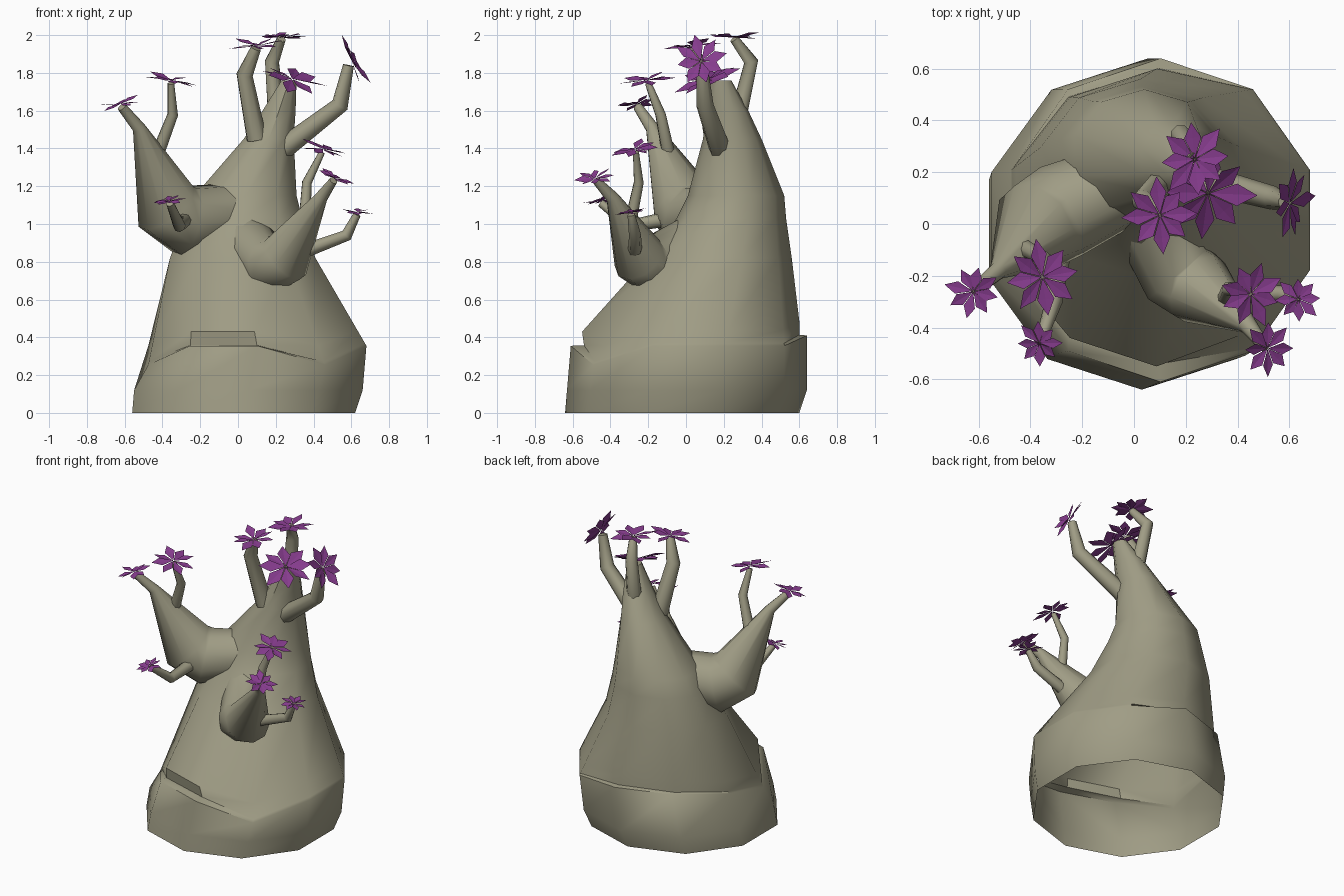
import bpy, bmesh, math, random
from mathutils import Vector

if "Cube" in bpy.data.objects:
    bpy.data.objects.remove(bpy.data.objects["Cube"])

random.seed(4)


def material(name, col):
    m = bpy.data.materials.new(name)
    m.diffuse_color = (*col, 1)
    m.use_nodes = True
    m.node_tree.nodes["Principled BSDF"].inputs["Base Color"].default_value = m.diffuse_color
    return m


BARK = material("bark", (0.35, 0.335, 0.235))
PETAL = material("petal", (0.24, 0.045, 0.27))


def make(name, bm, mat, angle=None):
    me = bpy.data.meshes.new(name)
    bm.to_mesh(me)
    bm.free()
    ob = bpy.data.objects.new(name, me)
    bpy.context.collection.objects.link(ob)
    me.materials.append(mat)
    if angle:
        bpy.ops.object.select_all(action='DESELECT')
        ob.select_set(True)
        bpy.context.view_layer.objects.active = ob
        bpy.ops.object.shade_smooth_by_angle(angle=math.radians(angle))
    return ob


def skin(bm, rings):
    for a, b in zip(rings, rings[1:]):
        n = len(a)
        for i in range(n):
            j = (i + 1) % n
            bm.faces.new((a[i], a[j], b[j], b[i]))


def tube(name, pts, radii, sides=8):
    """Tapered bent tube, open at the buried end, capped at the tip."""
    p = [Vector(q) for q in pts]
    bm = bmesh.new()
    rings, side = [], None
    for i, c in enumerate(p):
        d0 = (c - p[i - 1]).normalized() if i else Vector()
        d1 = (p[i + 1] - c).normalized() if i < len(p) - 1 else Vector()
        t = (d0 + d1).normalized()
        ref = side if side else Vector((0.3, 1, 0.2))
        side = (ref - t * ref.dot(t)).normalized()
        up = t.cross(side)
        rings.append([bm.verts.new(c + radii[i] * (side * math.cos(a) + up * math.sin(a)))
                      for a in (2 * math.pi * k / sides for k in range(sides))])
    skin(bm, rings)
    bm.faces.new(rings[-1])
    return make(name, bm, BARK, 62)


def flower(name, pos, normal, r, petals=8, spin=0.0):
    """Rosette of separate pointed petals, each pitched a little differently."""
    rot = Vector(normal).to_track_quat('Z', 'Y')
    bm = bmesh.new()
    for k in range(petals):
        a = spin + 2 * math.pi * k / petals
        length = r * random.uniform(0.88, 1.1)
        pitch, roll = random.uniform(-.12, .22), random.uniform(-.3, .3)

        def v(d, off, z):
            q = Vector((d * math.cos(a) - off * math.sin(a),
                        d * math.sin(a) + off * math.cos(a), z + d * pitch + off * roll))
            return bm.verts.new(Vector(pos) + rot @ q)
        base, mid, tip = v(0.02 * r, 0, 0.02 * r), v(0.58 * length, 0, 0), v(length, 0, 0)
        for s in (-1, 1):
            edge = v(0.58 * length, s * 0.23 * r, 0.03 * r)
            bm.faces.new((base, edge, mid) if s < 0 else (base, mid, edge))
            bm.faces.new((mid, edge, tip) if s < 0 else (mid, tip, edge))
    return make(name, bm, PETAL)


# Trunk: ten-sided rings (z, x min, x max, y min, y max)
TRUNK = [(0, -.56, .62, -.64, .60), (.12, -.55, .66, -.63, .64), (.355, -.475, .68, -.61, .64),
         (.358, -.47, .67, -.54, .60), (.43, -.455, .63, -.55, .60), (.82, -.36, .41, -.2, .56),
         (1.03, -.28, .34, -.05, .53), (1.15, -.23, .31, .01, .52), (1.45, .03, .295, .09, .40),
         (1.6, .13, .305, .11, .33), (1.76, .23, .31, .13, .24)]
co = []
for z, x0, x1, y0, y1 in TRUNK:
    cx, cy, rx, ry = (x0 + x1) / 2, (y0 + y1) / 2, (x1 - x0) / 2, (y1 - y0) / 2
    co.append([Vector((cx + rx / math.cos(math.pi / 10) * math.cos(a), cy + ry * math.sin(a), z))
               for a in (-math.pi / 2 + k * math.pi / 5 for k in range(10))])
# Bark folds: a step at the front and back edges only, fading out at the sides
for k in range(10):
    if k in (1, 8):
        co[2][k].z -= .1
    if k in (5, 6):
        for i in (2, 3, 4):
            co[i][k].z += .055
    if k not in (0, 9, 5, 6):
        co[3][k] = co[2][k].lerp(co[5][k], .03)
        co[4][k] = co[2][k].lerp(co[5][k], .18)
bm = bmesh.new()
rings = [[bm.verts.new(c) for c in ring] for ring in co]
skin(bm, rings)
bm.faces.new(rings[-1])
make("trunk", bm, BARK, 42)

# Two swollen limbs
tube("left_limb", [(.06, .2, 1.07), (-.28, .05, 1.02), (-.38, -.01, 1.09), (-.525, -.18, 1.51), (-.615, -.255, 1.62)],
     [.15, .19, .18, .035, .025], 10)
tube("right_limb", [(.02, .1, .93), (.17, -.19, .78), (.25, -.25, .82), (.44, -.39, 1.14), (.505, -.475, 1.23)],
     [.15, .155, .145, .035, .022], 10)

# Twigs: three path points and base radius
TWIGS = {
    "left_upper": ([(-.43, -.09, 1.36), (-.345, -.135, 1.58), (-.355, -.2, 1.745)], .036),
    "left_front": ([(-.28, -.08, 1.03), (-.31, -.3, .99), (-.36, -.45, 1.11)], .042),
    "right_upper": ([(.35, -.3, .98), (.365, -.25, 1.22), (.445, -.265, 1.38)], .034),
    "right_side": ([(.28, -.27, .83), (.575, -.27, .94), (.63, -.29, 1.05)], .04),
    "top_right": ([(.24, .18, 1.4), (.54, .1, 1.63), (.585, .085, 1.84)], .058),
    "top_left": ([(.1, .15, 1.45), (.035, .09, 1.79), (.095, .04, 1.93)], .056),
    "top_back": ([(.21, .26, 1.5), (.18, .345, 1.86), (.23, .255, 1.98)], .05),
}
for n, (pts, r) in TWIGS.items():
    tube(n + "_twig", pts, [r, r * .8, r * .5])

# Flowers: position, facing, radius
FLOWERS = {
    "left_limb": ((-.62, -.26, 1.635), (-.25, -.15, 1), .105),
    "left_upper": ((-.355, -.205, 1.76), (.25, -.15, 1), .14),
    "left_front": ((-.365, -.46, 1.12), (-.2, -.3, 1), .09),
    "right_limb": ((.515, -.48, 1.24), (.5, -.3, 1), .105),
    "right_upper": ((.45, -.27, 1.395), (.2, -.2, 1), .13),
    "right_side": ((.635, -.29, 1.06), (.05, -.1, 1), .09),
    "top_right": ((.6, .08, 1.86), (.85, -.1, .5), .14),
    "top_left": ((.1, .035, 1.94), (-.02, -.2, 1), .14),
    "top_back": ((.235, .25, 1.985), (0, 0, 1), .145),
    "trunk_tip": ((.285, .12, 1.765), (.3, -.35, 1), .18),
}
for i, (n, (pos, nor, r)) in enumerate(FLOWERS.items()):
    flower(n + "_flower", pos, nor, r, 8, i * .7)
